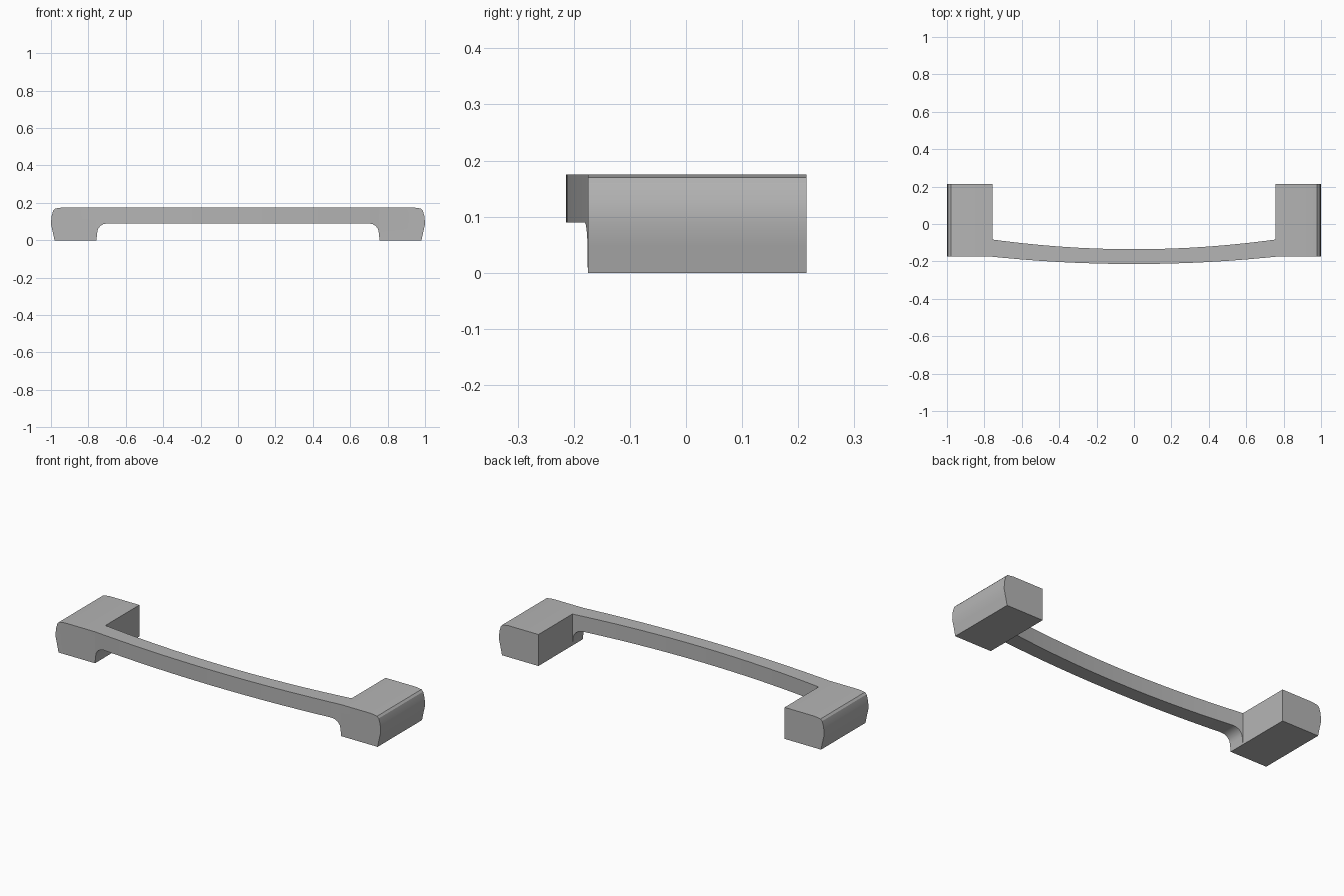
import bpy
import bmesh
import math

if "Cube" in bpy.data.objects:
    bpy.data.objects.remove(bpy.data.objects["Cube"])

FRONT, BACK, BAR_BACK = -0.175, 0.215, -0.083   # depth of end block and bar root
INNER, TOP = 0.757, 0.175

paint = bpy.data.materials.new("bumper grey")
paint.diffuse_color = (0.46, 0.46, 0.46, 1)
paint.use_nodes = True
paint.node_tree.nodes["Principled BSDF"].inputs["Base Color"].default_value = paint.diffuse_color

bm = bmesh.new()


def skin(loops, skip=lambda span, side: False):
    """Join successive vertex loops with quads."""
    rings = [[bm.verts.new(p) for p in loop] for loop in loops]
    n = len(rings[0])
    for i, (a, b) in enumerate(zip(rings, rings[1:])):
        for j in range(n):
            if not skip(i, j):
                k = (j + 1) % n
                bm.faces.new((a[j], a[k], b[k], b[j]))
    return rings


# End block: bulged outer profile swept along y, open where the bar joins
profile = [(INNER, 0), (0.981, 0), (0.991, 0.047), (1.0, 0.086), (0.997, 0.128),
           (0.988, 0.16), (0.978, 0.17), (0.94, TOP), (INNER, TOP)]
last = len(profile) - 1
block = skin([[(x, y, z) for x, z in profile] for y in (FRONT, BAR_BACK, BACK)],
             lambda span, side: span == 0 and side == last)
bm.faces.new(block[0])
bm.faces.new(block[-1])

# Bowed bar: half of it, with a fillet dropping to the foot of the block
stations = [(0.7 * i / 7, 0.09) for i in range(8)]
radius = 0.05
for i in range(1, 5):
    a = math.radians(90 * i / 4)
    stations.append((0.70 + 0.053 * math.sin(a), 0.09 - radius * (1 - math.cos(a))))
stations.append((INNER, 0))


def section(x, low):
    t = (x / INNER) ** 2
    front = -0.214 + (FRONT + 0.214) * t
    back = -0.135 + (BAR_BACK + 0.135) * t
    return [(x, front, low), (x, front, TOP), (x, back, TOP), (x, back, low)]


skin([section(x, z) for x, z in stations])

# Weld the bar to the block and orient all faces outward
bmesh.ops.remove_doubles(bm, verts=bm.verts, dist=0.0005)
bmesh.ops.recalc_face_normals(bm, faces=bm.faces)
mesh = bpy.data.meshes.new("bumper")
bm.to_mesh(mesh)
bm.free()
mesh.materials.append(paint)

bumper = bpy.data.objects.new("bumper", mesh)
bpy.context.collection.objects.link(bumper)
mirror = bumper.modifiers.new("other_half", 'MIRROR')
mirror.use_clip = True

bpy.context.view_layer.objects.active = bumper
bumper.select_set(True)
bpy.ops.object.modifier_apply(modifier=mirror.name)
bpy.ops.object.shade_smooth_by_angle(angle=math.radians(25))
